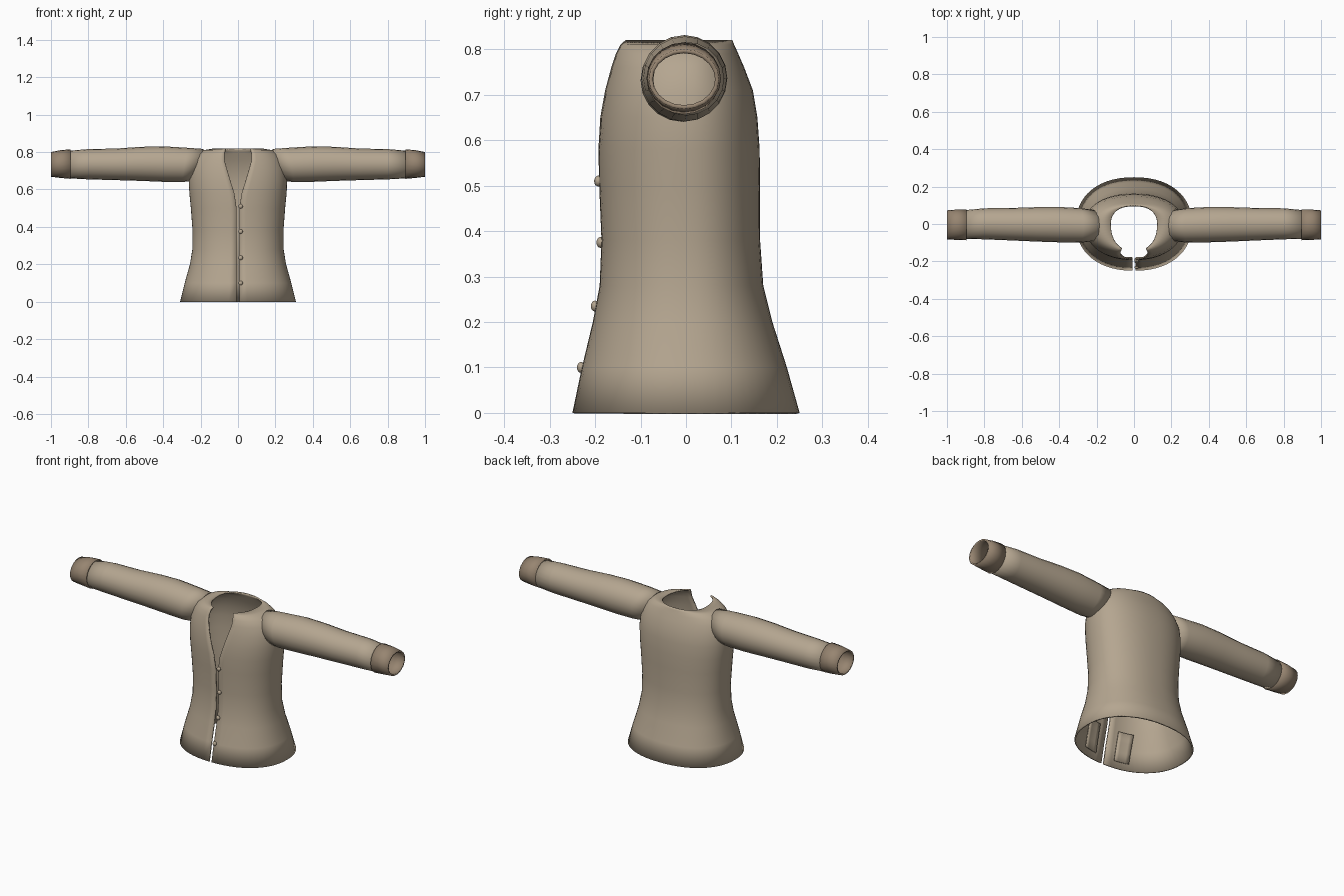
import bpy, bmesh, math
from mathutils import Vector

cube = bpy.data.objects.get("Cube")
if cube:
    bpy.data.objects.remove(cube, do_unlink=True)


def material(name, rgb):
    m = bpy.data.materials.new(name)
    m.use_nodes = True
    m.diffuse_color = (*rgb, 1)
    m.node_tree.nodes["Principled BSDF"].inputs["Base Color"].default_value = (*rgb, 1)
    return m


BEIGE = material("beige cloth", (0.46, 0.38, 0.28))
BROWN = material("brown cuff", (0.31, 0.235, 0.165))


def loft(name, rings, closed, mat, thickness, mirror=False):
    """Skin a list of point rings, then thicken the cloth inward."""
    bm = bmesh.new()
    rows = [[bm.verts.new(p) for p in ring] for ring in rings]
    n = len(rows[0])
    for low, high in zip(rows, rows[1:]):
        for j in range(n if closed else n - 1):
            k = (j + 1) % n
            bm.faces.new((low[j], low[k], high[k], high[j]))
    mesh = bpy.data.meshes.new(name)
    bm.to_mesh(mesh)
    bm.free()
    ob = bpy.data.objects.new(name, mesh)
    bpy.context.collection.objects.link(ob)
    mesh.materials.append(mat)
    bpy.ops.object.select_all(action='DESELECT')
    ob.select_set(True)
    bpy.context.view_layer.objects.active = ob
    bpy.ops.object.shade_smooth_by_angle(angle=math.radians(35))
    if thickness:
        solid = ob.modifiers.new("cloth", 'SOLIDIFY')
        solid.thickness = thickness
        solid.offset = -1
    if mirror:
        ob.modifiers.new("mirror", 'MIRROR')
    return ob


# Jacket body: height, half width, front depth, back depth, half opening
BODY = [
    (0.00, .31, .25, .25, .008),
    (0.10, .285, .229, .222, .008),
    (0.20, .257, .205, .190, .008),
    (0.28, .244, .190, .170, .008),
    (0.38, .243, .186, .163, .008),
    (0.50, .252, .191, .163, .008),
    (0.58, .260, .193, .162, .020),
    (0.65, .264, .190, .157, .042),
    (0.71, .258, .181, .147, .060),
    (0.76, .240, .170, .128, .074),
    (0.79, .218, .161, .115, .074),
    (0.81, .185, .152, .106, .069),
    (0.82, .125, .150, .102, .065),
]
POWER = 0.9


def spow(v):
    return math.copysign(abs(v) ** POWER, v)


def profile(z):
    for a, b in zip(BODY, BODY[1:]):
        if z <= b[0]:
            f = (z - a[0]) / (b[0] - a[0])
            return [p + (q - p) * f for p, q in zip(a, b)]
    return BODY[-1]


def front_point(x, z, inset):
    """Point on the front of the body, pushed inward by inset."""
    _, rx, front, _, _ = profile(z)
    s = (abs(x) / rx) ** (1 / POWER)
    return Vector((x, inset - front * spow(math.sqrt(1 - s * s)), z))


def body_ring(z, rx, front, back, gap, count=56):
    start = math.asin((gap / rx) ** (1 / POWER))
    ring = []
    for i in range(count + 1):
        t = start + (2 * math.pi - 2 * start) * i / count
        c = math.cos(t)
        ring.append((rx * spow(math.sin(t)), -spow(c) * (front if c > 0 else back), z))
    return ring


loft("jacket_body", [body_ring(*r) for r in BODY], False, BEIGE, .008)


# Sleeves and cuffs: x, bottom z, top z, front y, back y, slant of the ring
def sleeve_ring(x, low, high, front, back, slant=0, count=20):
    ring = []
    for i in range(count):
        a = 2 * math.pi * i / count
        c, s = math.cos(a), math.sin(a)
        ring.append((x + slant * (1 - s) / 2,
                     (front + back) / 2 + c * (back - front) / 2,
                     (low + high) / 2 + s * (high - low) / 2))
    return ring


SLEEVE = [
    (.185, .645, .817, -.092, .075, .06),
    (.27, .640, .823, -.100, .085, .03),
    (.40, .641, .831, -.098, .091),
    (.52, .646, .828, -.094, .090),
    (.65, .650, .819, -.088, .086),
    (.80, .654, .816, -.082, .084),
    (.905, .660, .807, -.079, .074),
]
CUFF = [
    (.895, .657, .815, -.087, .077),
    (.95, .662, .810, -.085, .077),
    (1.0, .668, .800, -.082, .073),
]
loft("sleeves", [sleeve_ring(*r) for r in SLEEVE], True, BEIGE, .007, True)
loft("cuffs", [sleeve_ring(*r) for r in CUFF], True, BROWN, .009, True)

# Inner pocket patches beside the opening
pocket = [[front_point(.06 + .02 * i, z, .014) for i in range(5)]
          for z in (.03, .08, .13, .18)]
loft("inner_pockets", pocket, False, BEIGE, .005, True)

# Buttons down the front edge
for i, z in enumerate((.10, .235, .375, .51)):
    bpy.ops.mesh.primitive_uv_sphere_add(
        segments=16, ring_count=8, radius=1, location=front_point(.014, z, -.002))
    button = bpy.context.object
    button.name = f"button_{i + 1}"
    button.scale = (.012, .009, .012)
    button.data.materials.append(BEIGE)
    bpy.ops.object.shade_smooth()
